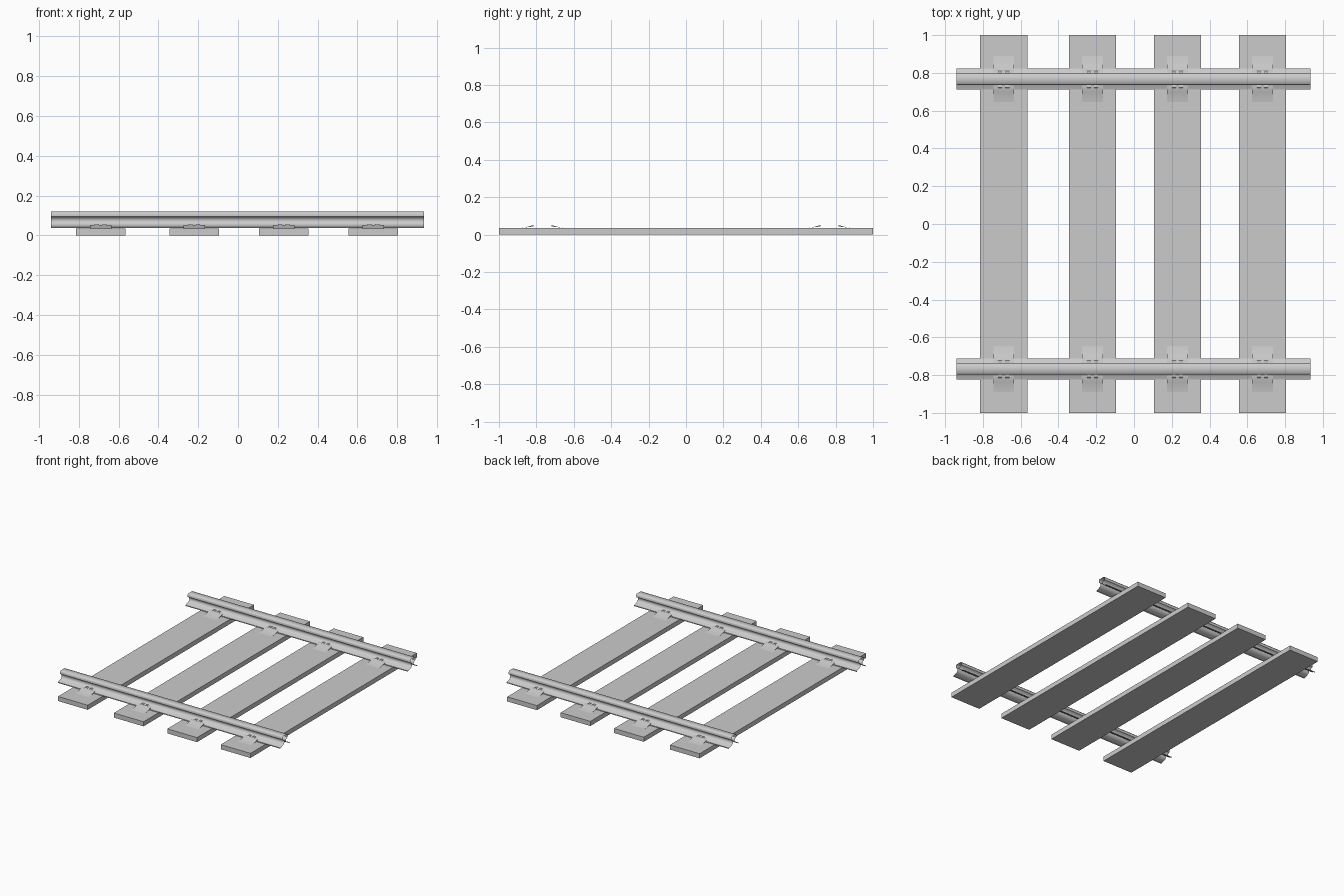
import bpy, bmesh

if "Cube" in bpy.data.objects:
    bpy.data.objects.remove(bpy.data.objects["Cube"])


def mesh_object(name, bm, smooth=None):
    bmesh.ops.recalc_face_normals(bm, faces=bm.faces)
    me = bpy.data.meshes.new(name)
    bm.to_mesh(me)
    bm.free()
    ob = bpy.data.objects.new(name, me)
    bpy.context.collection.objects.link(ob)
    if smooth:
        bpy.ops.object.select_all(action='DESELECT')
        ob.select_set(True)
        bpy.context.view_layer.objects.active = ob
        bpy.ops.object.shade_smooth_by_angle(angle=smooth)
    return ob


def sweep(bm, profile, x0, x1, y, side=1):
    """Open sheet: (y, z) profile stretched along x."""
    a = [bm.verts.new((x0, y + side * p, z)) for p, z in profile]
    b = [bm.verts.new((x1, y + side * p, z)) for p, z in profile]
    for i in range(len(profile) - 1):
        bm.faces.new((a[i], b[i], b[i + 1], a[i + 1]))


SLEEPERS = (-0.69, -0.22, 0.23, 0.68)
RAIL_Y = 0.767

# sleepers
for i, x in enumerate(SLEEPERS):
    bm = bmesh.new()
    bmesh.ops.create_cube(bm, size=1)
    for v in bm.verts:
        v.co = (x + v.co.x * 0.25, v.co.y * 2, 0.0175 + v.co.z * 0.035)
    mesh_object(f"sleeper_{i + 1}", bm)

# rails: open-ended, open-bottomed flat-footed section
half = [(0.056, 0.037), (0.056, 0.043), (0.030, 0.051), (0.014, 0.060),
        (0.010, 0.072), (0.012, 0.086), (0.029, 0.094), (0.031, 0.110),
        (0.024, 0.119)]
section = half + [(-y, z) for y, z in reversed(half)]
for name, y in (("front_rail", -RAIL_Y), ("back_rail", RAIL_Y)):
    bm = bmesh.new()
    sweep(bm, section, -0.94, 0.935, y)
    mesh_object(name, bm, 1.0)

# rail clips: curved plate on each side of the rail with a narrow tongue
plate = [(0.122, 0.035), (0.095, 0.039), (0.070, 0.045), (0.048, 0.052),
         (0.034, 0.053)]
tongue = [(0.050, 0.052), (0.044, 0.058), (0.028, 0.058), (0.018, 0.054)]
for i, x in enumerate(SLEEPERS):
    for name, y in (("front", -RAIL_Y), ("back", RAIL_Y)):
        bm = bmesh.new()
        for side in (-1, 1):
            sweep(bm, plate, x - 0.055, x + 0.055, y, side)
            sweep(bm, tongue, x - 0.03, x - 0.008, y, side)
            sweep(bm, tongue, x + 0.008, x + 0.03, y, side)
            # plate side skirts
            for s in (-0.055, 0.055):
                pts = plate[:4] + [(0.048, 0.044)]
                bm.faces.new([bm.verts.new((x + s, y + side * p, z)) for p, z in pts])
        mesh_object(f"{name}_clip_{i + 1}", bm, 0.6)
